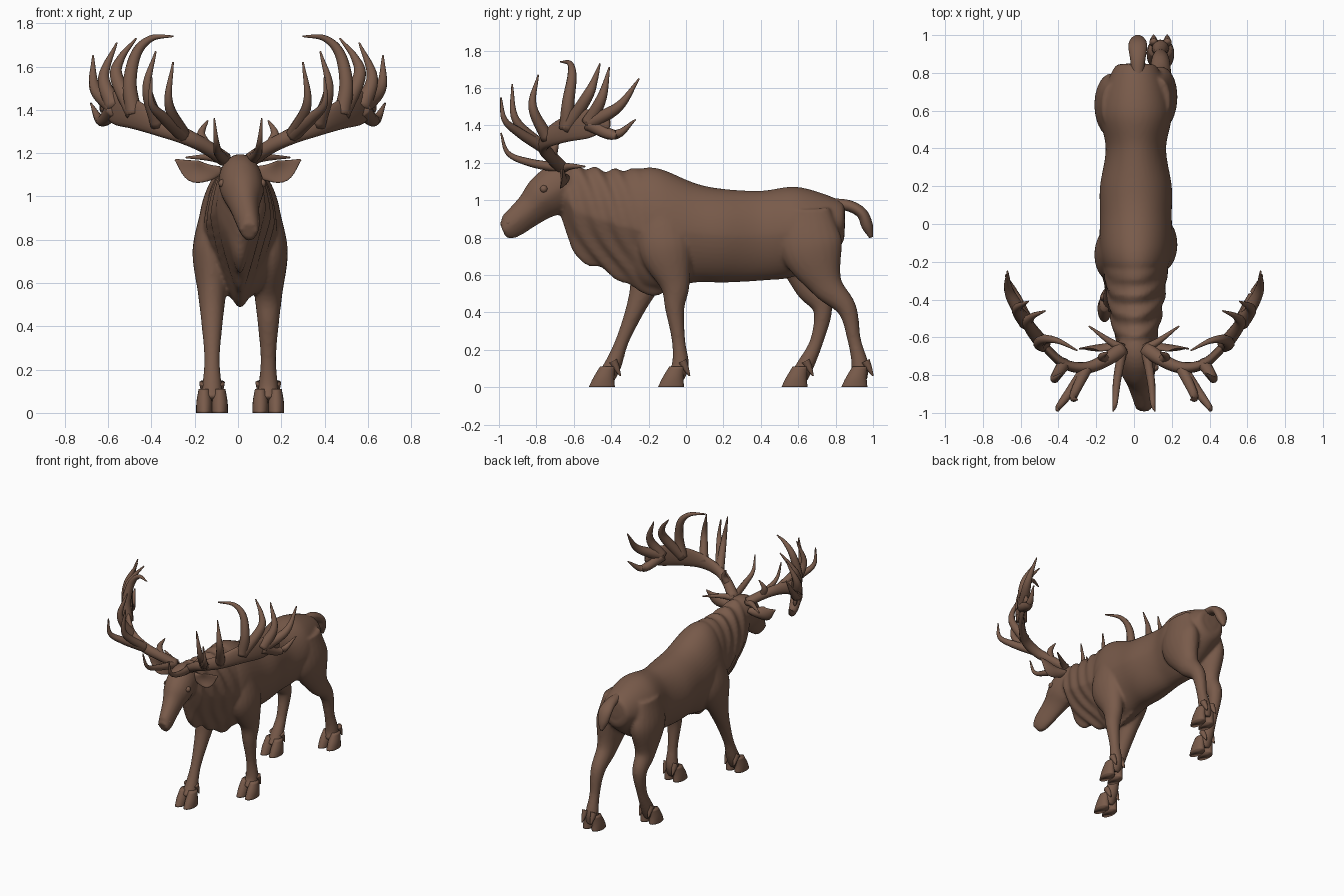
import bpy
import bmesh
import math
from mathutils import Vector

cube = bpy.data.objects.get("Cube")
if cube:
    bpy.data.objects.remove(cube)

HIDE = (.19, .104, .069, 1)
hide = bpy.data.materials.new("brown hide")
hide.use_nodes = True
hide.diffuse_color = HIDE
shader = hide.node_tree.nodes["Principled BSDF"]
shader.inputs["Base Color"].default_value = HIDE
shader.inputs["Roughness"].default_value = .8

Y, Z = Vector((0, 1, 0)), Vector((0, 0, 1))


def blend(before, start, end, after, t):
    """One Catmull-Rom value between start and end."""
    ease = t * t * (3 - 2 * t)
    pull_in, pull_out = (end - before) / 2, (after - start) / 2
    return (start + (end - start) * ease + pull_in * t * (1 - t) ** 2
            - pull_out * t * t * (1 - t))


def spline(points, steps):
    """Smooth stations of any width, position and radii together."""
    first = [2 * a - b for a, b in zip(points[0], points[1])]
    final = [2 * a - b for a, b in zip(points[-1], points[-2])]
    pts = [first, *points, final]
    out = []
    for span in zip(pts, pts[1:], pts[2:], pts[3:]):
        for i in range(steps):
            out.append([blend(*values, i / steps) for values in zip(*span)])
    return out + [list(points[-1])]


def loft(bm, stations, up=Z, axis=None, keel=0, sides=20, steps=5, warp=None):
    """Skin ellipses along a path; a station is x, y, z, side radius, up radius."""
    rows = spline(stations, steps)
    path = [Vector(row[:3]) for row in rows]
    rings = []
    for i, (row, centre) in enumerate(zip(rows, path)):
        ahead, behind = path[min(i + 1, len(path) - 1)], path[max(i - 1, 0)]
        along = (ahead - behind).normalized() if axis is None else axis
        side = up.cross(along).normalized()
        high = along.cross(side)
        ring = []
        for k in range(sides):
            angle = math.tau * k / sides
            across, rise = math.cos(angle), math.sin(angle)
            wide = max(row[3], .002) * across * (1 - keel * max(0, -rise))
            tall = max(row[4], .002) * rise
            spot = centre + side * wide + high * tall
            ring.append(bm.verts.new(warp(spot, centre) if warp else spot))
        rings.append(ring)
    for ring, following in zip(rings, rings[1:]):
        for k in range(sides):
            n = (k + 1) % sides
            bm.faces.new((ring[k], ring[n], following[n], following[k]))
    bm.faces.new(rings[0])
    bm.faces.new(rings[-1])


def horn(bm, points, radius):
    """Round tapering horn through plain points."""
    last = len(points) - 1
    stations = []
    for i, point in enumerate(points):
        thick = radius * (1 - (i / last) ** 1.3) + .004
        stations.append((*point, thick, thick))
    loft(bm, stations, up=Vector((.3, .9, .2)), sides=10, steps=8)


def finish(bm, name):
    """Turn the mesh into a smooth, coloured object."""
    bmesh.ops.recalc_face_normals(bm, faces=bm.faces[:])
    mesh = bpy.data.meshes.new(name)
    bm.to_mesh(mesh)
    bm.free()
    obj = bpy.data.objects.new(name, mesh)
    bpy.context.collection.objects.link(obj)
    mesh.materials.append(hide)
    mesh.shade_smooth()
    return obj


body = bmesh.new()


def trunk(sections, keel, warp=None):
    """Upright sections given as y, top, bottom, half width."""
    stations = []
    for y, top, bottom, half_width in sections:
        stations.append((.01, y, (top + bottom) / 2, half_width, (top - bottom) / 2))
    loft(body, stations, axis=-Y, keel=keel, sides=48, steps=8, warp=warp)


def folds(spot, centre):
    """Hanging folds of neck hide, running down and back."""
    fade = min(1, max(0, (-.22 - spot.y) * 6))
    sway = 2 * math.sin(9 * spot.z + 5 * spot.x)
    wave = math.sin(62 * spot.y + 34 * spot.z + sway)
    return centre + (spot - centre) * (1 + .05 * fade * wave)


# Torso: rump, loin, barrel, withers
trunk([(.85, .95, .85, .05), (.82, 1, .75, .12), (.6, 1.07, .6, .19), (.4, 1.05, .57, .16),
       (.2, 1.06, .56, .19), (.05, 1.09, .56, .19), (-.15, 1.17, .52, .19),
       (-.26, 1.15, .56, .15), (-.34, 1, .7, .06)], .15)

# Neck and dewlap
trunk([(0, 1, .54, .06), (-.1, 1.13, .51, .13), (-.2, 1.17, .49, .17), (-.4, 1.16, .6, .15),
       (-.57, 1.18, .69, .12), (-.63, 1.18, .8, .1), (-.68, 1.14, .94, .06)], .6, folds)

# Head, turned slightly to its left
loft(body, [(.01, -.56, 1.08, .07, .08), (.01, -.66, 1.07, .1, .13), (.02, -.75, 1.02, .1, .12),
            (.03, -.83, .95, .07, .09), (.05, -.94, .86, .05, .07), (.05, -.98, .84, .04, .04)],
     keel=.25, sides=28)

# Legs: shared heights and thickness, one stride path each, bulkier towards the body
HEIGHTS = (.95, .75, .55, .42, .25, .12, .05)
THICKNESS = (.05, .09, .065, .05, .036, .046, .05)
LEGS = {
    "front_left": (.14, 1.7, (-.12, -.11, -.06, -.06, -.04, -.03, -.06)),
    "front_right": (-.12, 1.7, (-.14, -.16, -.22, -.27, -.34, -.39, -.43)),
    "back_left": (.14, 2.5, (.65, .67, .75, .86, .9, .93, .92)),
    "back_right": (-.12, 2.5, (.62, .63, .66, .73, .7, .64, .6)),
}
for name, (x, bulk, stride) in LEGS.items():
    stations = []
    for y, z, thick in zip(stride, HEIGHTS, THICKNESS):
        stations.append((x, y, z, thick, thick * (1 + bulk * max(0, z - .4))))
    loft(body, stations, up=Y, steps=8)
    # Cloven hoof with two toes and two dewclaws
    hoof, y = bmesh.new(), stride[-1]
    for side in (-1, 1):
        toe = x + side * .036
        loft(hoof, [(toe, y + .01, .11, .026, .04), (toe, y - .01, .05, .036, .056),
                    (toe, y - .02, 0, .037, .07)], up=Y, axis=-Z)
        horn(hoof, [(toe, y + .04, .14), (toe, y + .06, .1), (toe, y + .08, .06)], .02)
    finish(hoof, name + "_hoof")

# Blend torso, neck, head and legs into one skin
skin = finish(body, "body")
remesh = skin.modifiers.new("blend", "REMESH")
remesh.mode = "VOXEL"
remesh.voxel_size = .011
remesh.use_smooth_shade = True
soften = skin.modifiers.new("soften", "SMOOTH")
soften.factor = .5
soften.iterations = 4

# Tail
tail = bmesh.new()
loft(tail, [(.02, .78, .98, .03, .03), (.02, .87, .97, .04, .03), (.02, .94, .93, .05, .03),
            (.02, .97, .86, .04, .03), (.02, .99, .8, .01, .01)], up=Y + Z)
finish(tail, "tail")

# Antler beam, then tines as beam point to grow from and the points they reach
BEAM = [(.06, -.66, 1.17), (.15, -.72, 1.23), (.25, -.76, 1.28), (.37, -.74, 1.33),
        (.48, -.64, 1.38), (.57, -.52, 1.41), (.63, -.41, 1.42)]
TINES = [
    (0, (.09, -.83, 1.2), (.1, -.95, 1.25), (.11, -.99, 1.36)),
    (0, (.13, -.62, 1.18), (.24, -.54, 1.18)),
    (1, (.17, -.7, 1.29), (.14, -.68, 1.35)),
    (2, (.34, -.89, 1.36), (.4, -.97, 1.43), (.4, -.99, 1.55)),
    (2, (.32, -.91, 1.43), (.3, -.93, 1.62)),
    (3, (.42, -.82, 1.5), (.38, -.79, 1.67)),
    (4, (.5, -.63, 1.52), (.47, -.61, 1.66), (.4, -.62, 1.73), (.3, -.67, 1.74)),
    (4, (.56, -.53, 1.55), (.54, -.49, 1.64), (.47, -.46, 1.73)),
    (5, (.62, -.45, 1.55), (.56, -.41, 1.71)),
    (5, (.66, -.36, 1.5), (.67, -.25, 1.65)),
    (5, (.63, -.38, 1.35), (.68, -.27, 1.43)),
]
EAR = [(.08, -.65, 1.12, .02, .02), (.14, -.66, 1.11, .02, .04), (.21, -.66, 1.12, .01, .05),
       (.29, -.67, 1.17, .004, .004)]


def palm(points):
    """Thin the beam outwards and spread it upright into a palm."""
    stations = []
    for i, point in enumerate(points):
        t = i / (len(points) - 1)
        spread = math.sin(math.pi * t ** 3)
        stations.append((*point, .04 - .028 * t, .033 + .045 * spread))
    return stations


def cup(spot, centre):
    """Bend the ear rims forward."""
    return spot - Y * (9 * (spot.z - centre.z) ** 2 - .01)


def flip(rows, side):
    return [(side * row[0], *row[1:]) for row in rows]


for label, side in (("left", 1), ("right", -1)):
    antler = bmesh.new()
    loft(antler, flip(palm(BEAM), side), sides=16)
    for root, *reach in TINES:
        horn(antler, flip([BEAM[root], *reach], side), .023 + .003 * root)
    finish(antler, label + "_antler")

    ear = bmesh.new()
    loft(ear, flip(EAR, side), warp=cup)
    finish(ear, label + "_ear")

    # Eye bulge and nostril rim
    features = (("eye", (.02 + side * .09, -.76, 1.06), .02),
                ("nostril", (.05 + side * .035, -.95, .88), .014))
    for part, spot, size in features:
        ball = bmesh.new()
        bmesh.ops.create_uvsphere(ball, u_segments=16, v_segments=10, radius=size)
        bmesh.ops.translate(ball, verts=ball.verts[:], vec=spot)
        finish(ball, label + "_" + part)
